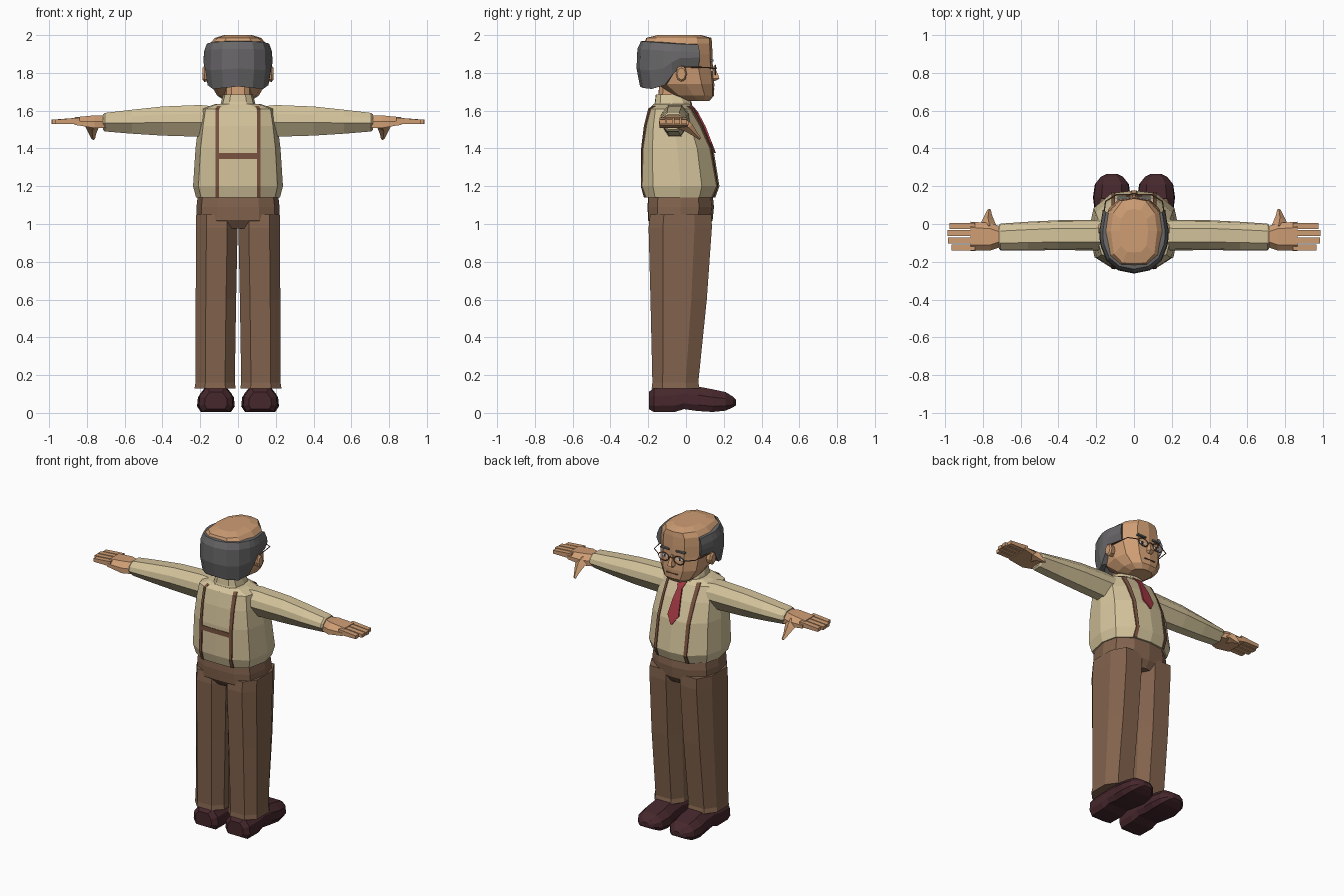
import bpy, bmesh, math
from mathutils import Vector

if "Cube" in bpy.data.objects:
    bpy.data.objects.remove(bpy.data.objects["Cube"])


def mat(name, rgb):
    m = bpy.data.materials.new(name)
    m.diffuse_color = (*rgb, 1)
    m.use_nodes = True
    m.node_tree.nodes["Principled BSDF"].inputs["Base Color"].default_value = m.diffuse_color
    return m


SHIRT = mat("tan shirt", (0.66, 0.55, 0.33))
PANTS = mat("brown trousers", (0.225, 0.125, 0.075))
SKIN = mat("skin", (0.62, 0.34, 0.175))
HAIR = mat("grey hair", (0.14, 0.135, 0.14))
SHOE = mat("dark maroon leather", (0.06, 0.02, 0.025))
TIE = mat("red tie", (0.36, 0.04, 0.055))
STRAP = mat("brown strap", (0.19, 0.085, 0.05))
WHITE = mat("eye white", (0.75, 0.72, 0.68))


def loft(name, rings, material, s=1, closed=True, caps=True):
    """Skin a list of point rings; s=-1 mirrors across x."""
    bm = bmesh.new()
    vs = [[bm.verts.new((p[0] * s, p[1], p[2])) for p in r] for r in rings]
    n = len(vs[0])
    for a, b in zip(vs, vs[1:]):
        for i in range(n if closed else n - 1):
            j = (i + 1) % n
            bm.faces.new((a[i], a[j], b[j], b[i]))
    if caps:
        bm.faces.new(vs[0])
        bm.faces.new(vs[-1])
    bmesh.ops.recalc_face_normals(bm, faces=bm.faces)
    me = bpy.data.meshes.new(name)
    bm.to_mesh(me)
    bm.free()
    me.materials.append(material)
    ob = bpy.data.objects.new(name, me)
    bpy.context.collection.objects.link(ob)
    return ob


# Half outline of body sections, back to front, as fractions of the half sizes
HALF = [(0, -1), (.5, -.98), (.88, -.7), (1, 0), (.9, .55), (.5, .93), (0, 1)]
OUTLINE = HALF + [(-x, y) for x, y in HALF[-2:0:-1]]
OCT = [(.5, -1), (1, -.55), (1, .45), (.55, 1), (-.55, 1), (-1, .45), (-1, -.55), (-.5, -1)]


def section(z, hx, y0, y1, cx=0, shape=OUTLINE):
    return [(cx + x * hx, (y0 + y1) / 2 + y * (y1 - y0) / 2, z) for x, y in shape]


def box(name, a, b, material, s=1):
    return loft(name, [[(a[0], a[1], z), (b[0], a[1], z), (b[0], b[1], z), (a[0], b[1], z)]
                       for z in (a[2], b[2])], material, s)


def rod(name, pts, r, material, s=1, ring=False):
    """Thin wire along points using a curve with bevel."""
    cu = bpy.data.curves.new(name, 'CURVE')
    cu.dimensions = '3D'
    cu.bevel_depth = r
    cu.bevel_resolution = 0
    sp = cu.splines.new('POLY')
    sp.points.add(len(pts) - 1)
    for p, q in zip(sp.points, pts):
        p.co = (q[0] * s, q[1], q[2], 1)
    sp.use_cyclic_u = ring
    cu.materials.append(material)
    ob = bpy.data.objects.new(name, cu)
    bpy.context.collection.objects.link(ob)


# Shirt torso: z, half width, back y, front y
TORSO = [(1.14, .222, -.22, .155), (1.20, .238, -.237, .177), (1.40, .225, -.235, .145),
         (1.52, .21, -.22, .095), (1.61, .195, -.198, .045), (1.635, .12, -.17, .02)]
loft("shirt_torso", [section(*t) for t in TORSO], SHIRT)


def shirt_y(x, z, side):
    """Shirt surface y at x, z; side -1 back, 1 front."""
    for a, b in zip(TORSO, TORSO[1:]):
        if a[0] <= z <= b[0]:
            t = (z - a[0]) / (b[0] - a[0])
            hx, y0, y1 = (a[i] + t * (b[i] - a[i]) for i in (1, 2, 3))
            break
    f = min(abs(x) / hx, .99)
    half = HALF[:4] if side < 0 else HALF[:2:-1]
    for (xa, ya), (xb, yb) in zip(half, half[1:]):
        if xa <= f <= xb:
            y = ya + (f - xa) / (xb - xa) * (yb - ya)
            return (y0 + y1) / 2 + y * (y1 - y0) / 2


def plate(name, rows, side, material, s=1, lift=.006):
    """Thin strip lying on the shirt; rows of z, left x, right x."""
    rings = []
    for z, xa, xb in rows:
        ya, yb = shirt_y(xa, z, side), shirt_y(xb, z, side)
        o = lift * side
        rings.append([(xa, ya + o, z), (xb, yb + o, z), (xb, yb - o / 2, z), (xa, ya - o / 2, z)])
    return loft(name, rings, material, s)


# Suspenders, cross strap and tie
for s in (1, -1):
    for side, label in ((-1, "back"), (1, "front")):
        plate("suspender_" + label, [(t[0], .1, .12) if t[0] < 1.62 else (1.625, .09, .11)
                                     for t in TORSO], side, STRAP, s)
plate("suspender_cross_strap", [(1.345, -.1, .1), (1.375, -.1, .1)], -1, STRAP)
plate("tie", [(1.375, -.004, .004), (1.43, -.04, .04), (1.52, -.028, .028), (1.585, -.016, .016),
              (1.60, -.024, .024), (1.632, -.034, .034)], 1, TIE, lift=.01)

# Collar and neck
loft("collar", [section(1.60, .1, -.18, .035), section(1.645, .09, -.165, .03),
                section(1.685, .078, -.16, .0)], SHIRT)
loft("neck", [section(1.64, .07, -.15, .0), section(1.76, .07, -.14, .01)], SKIN)

# Trousers: hips and two legs
loft("trouser_hips", [section(1.15, .213, -.2, .142), section(1.09, .22, -.204, .148),
                      section(1.02, .221, -.2, .141), section(.975, .2, -.165, .11)], PANTS)
for s in (1, -1):
    loft("trouser_leg", [section(1.05, .108, -.19, .135, .113, OCT),
                         section(.98, .11, -.198, .137, .112, OCT),
                         section(.60, .107, -.188, .11, .117, OCT),
                         section(.16, .104, -.178, .065, .121, OCT),
                         section(.13, .109, -.182, .072, .121, OCT)], PANTS, s)
    # Shoe sections along y: half width, bottom, top
    shoe = [(-.197, .06, .02, .11), (-.17, .09, .005, .135), (-.06, .092, .005, .14),
            (-.01, .088, .02, .145), (.06, .09, .01, .14), (.14, .1, .005, .125),
            (.21, .09, .012, .11), (.25, .058, .03, .085), (.264, .03, .04, .07)]
    loft("shoe", [[(.117 + x * w, y, (a + b) / 2 + z * (b - a) / 2) for x, z in
                   [(.8, -1), (1, -.5), (.95, .3), (.55, 1), (-.55, 1), (-.95, .3), (-1, -.5), (-.8, -1)]]
                  for y, w, a, b in shoe], SHOE, s)

    # Sleeve sections along x: y range, z range
    arm = [(.15, -.14, .025, 1.47, 1.625), (.2, -.14, .022, 1.462, 1.63), (.4, -.138, .02, 1.468, 1.622),
           (.56, -.14, .012, 1.478, 1.605), (.705, -.14, .002, 1.49, 1.588), (.715, -.13, -.005, 1.5, 1.58)]
    loft("sleeve", [[(x, (a + b) / 2 + u * (b - a) / 2, (c + d) / 2 + v * (d - c) / 2) for u, v in
                     [(.4, -1), (1, -.1), (.9, .45), (.45, 1), (-.45, 1), (-.9, .45), (-1, -.1), (-.4, -1)]]
                    for x, a, b, c, d in arm], SHIRT, s)

    # Hand: palm, four fingers, thumb
    palm = [(.70, -.12, -.015, 1.51, 1.575), (.76, -.14, .005, 1.508, 1.575), (.865, -.142, .012, 1.525, 1.565)]
    loft("palm", [[(x, a, c), (x, b, c), (x, b, (c + d) / 2), (x, b - .03, d), (x, a + .03, d),
                   (x, a, (c + d) / 2)] for x, a, b, c, d in palm], SKIN, s)
    for i, tip in enumerate((.965, .985, .987, .975)):
        y = -.141 + i * .0385
        loft("finger", [[(x, y, 1.53), (x, y + .032, 1.53), (x, y + .032, t), (x, y, t)]
                        for x, t in ((.84, 1.563), (tip, 1.552))], SKIN, s)
    thumb = [(.765, -.03, 1.535, .045), (.772, .015, 1.51, .034), (.77, .05, 1.475, .018), (.766, .076, 1.45, .009)]
    loft("thumb", [[(x - r, y, z), (x, y - r * .5, z - r * .6), (x + r, y, z), (x, y + r * .5, z + r * .6)]
                   for x, y, z, r in thumb], SKIN, s)

# Head, chin to crown
loft("head", [section(*h) for h in [
    (1.652, .07, .0, .125), (1.68, .11, -.07, .148), (1.74, .147, -.15, .15), (1.83, .155, -.2, .142),
    (1.90, .158, -.22, .14), (1.955, .15, -.222, .138), (1.985, .122, -.21, .135), (2.0, .075, -.15, .08)]], SKIN)

# Hair wrapping back and sides: x, y, bottom z, top z
side_hair = [(.085, -.245, 1.72, 1.966), (.145, -.195, 1.715, 1.963), (.175, -.12, 1.735, 1.958),
             (.183, -.075, 1.79, 1.955), (.182, -.03, 1.83, 1.953), (.165, .075, 1.835, 1.95)]
cols = [(-x, y, a, b) for x, y, a, b in side_hair[::-1]] + [(0, -.262, 1.728, 1.967)] + side_hair


def hair_col(x, y, a, b):
    def p(k, z):
        return (x * k, -.03 + (y + .03) * k, z)
    return [p(.75, a + .01), p(.92, a), p(1, a + .4 * (b - a)), p(.98, b - .04), p(.9, b), p(.72, b + .005)]


loft("hair", [hair_col(*c) for c in cols], HAIR)

# Nose
loft("nose", [[(-w, .13, z), (w, .13, z), (w * .6, y, z), (-w * .6, y, z)] for z, w, y in
              ((1.757, .018, .155), (1.77, .026, .177), (1.79, .02, .17), (1.835, .011, .15))], SKIN)
# Mouth line
box("mouth", (-.04, .14, 1.712), (.04, .152, 1.717), STRAP)

for s in (1, -1):
    # Ear
    loft("ear", [[(x, -.025 + r * .03 * math.cos(a), 1.795 + r * .043 * math.sin(a))
                  for a in [k * math.pi / 4 for k in range(8)]]
                 for x, r in ((.14, .8), (.178, 1), (.187, .75))], SKIN, s)
    # Eye, pupil and brow
    box("eye", (.032, .133, 1.808), (.078, .143, 1.826), WHITE, s)
    box("pupil", (.049, .138, 1.809), (.061, .146, 1.825), SHOE, s)
    box("eyebrow", (.025, .128, 1.86), (.088, .146, 1.87), HAIR, s)
    # Glasses rim, bridge and temple
    rod("glasses_rim", [(.056 + .038 * math.cos(k * math.pi / 5), .155, 1.815 + .027 * math.sin(k * math.pi / 5))
                        for k in range(10)], .0035, STRAP, s, True)
    rod("glasses_bridge", [(0, .162, 1.826), (.02, .155, 1.822)], .0035, STRAP, s)
    rod("glasses_temple", [(.094, .155, 1.822), (.15, .12, 1.828), (.172, -.02, 1.832)], .0035, STRAP, s)
